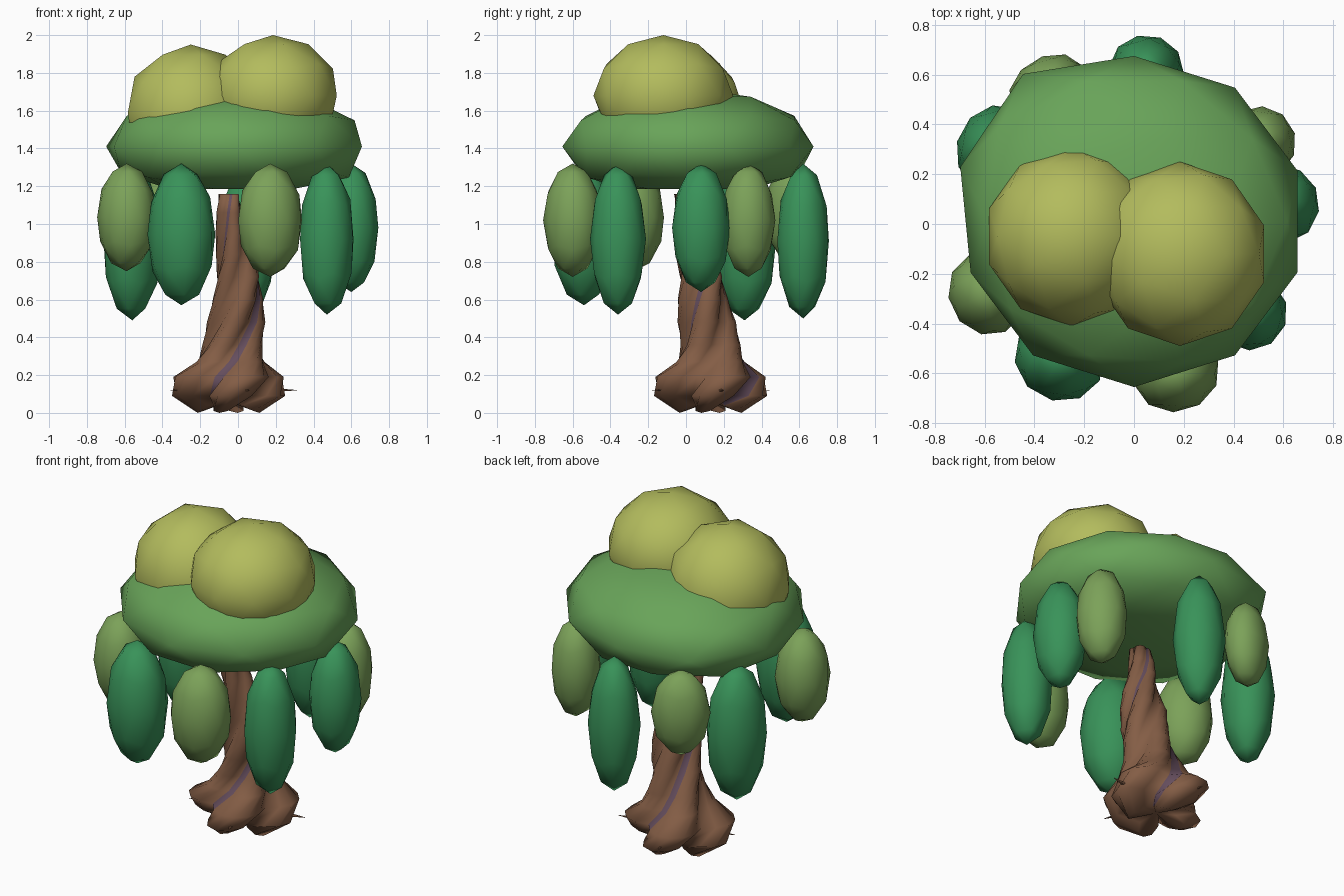
import bpy, bmesh, math
from mathutils import Vector, Matrix

if "Cube" in bpy.data.objects:
    bpy.data.objects.remove(bpy.data.objects["Cube"])


def material(name, rgb):
    m = bpy.data.materials.new(name)
    m.diffuse_color = (*rgb, 1)
    m.use_nodes = True
    m.node_tree.nodes["Principled BSDF"].inputs["Base Color"].default_value = m.diffuse_color
    return m


GREEN = material("canopy_green", (0.14, 0.37, 0.10))
DARK = material("dark_leaf", (0.04, 0.29, 0.10))
LIGHT = material("light_leaf", (0.20, 0.36, 0.10))
LIME = material("lime", (0.45, 0.50, 0.11))
BARK = material("bark", (0.23, 0.11, 0.06))
GROOVE = material("bark_groove", (0.13, 0.075, 0.11))


def finish(name, bm, *mats):
    me = bpy.data.meshes.new(name)
    bmesh.ops.recalc_face_normals(bm, faces=bm.faces)
    bm.to_mesh(me)
    bm.free()
    for m in mats:
        me.materials.append(m)
    for p in me.polygons:
        p.use_smooth = True
    ob = bpy.data.objects.new(name, me)
    bpy.context.collection.objects.link(ob)
    return ob


def blob(name, centre, radii, mat, turn=0.0, floor=None):
    """Stretched low-poly ball turned about z, optionally flattened underneath."""
    bm = bmesh.new()
    bmesh.ops.create_icosphere(bm, subdivisions=2, radius=1)
    rot = Matrix.Rotation(turn, 3, 'Z')
    for v in bm.verts:
        v.co = Vector(centre) + rot @ Vector([r * a for r, a in zip(radii, v.co)])
        if floor is not None:
            # flat underside, slight bulge at the back left
            v.co.z = max(v.co.z, floor)
            if v.co.x < 0 < v.co.y:
                v.co.xy *= 1 - 0.45 * v.co.x * v.co.y
    return finish(name, bm, mat)


# Flat-bottomed canopy and two crown blobs
blob("canopy", (0, 0.01, 1.41), (0.69, 0.665, 0.31), GREEN, floor=1.185)
blob("crown_left", (-0.25, -0.05, 1.59), (0.35, 0.36, 0.36), LIME)
blob("crown_right", (0.185, -0.12, 1.68), (0.355, 0.37, 0.32), LIME)

# Ring of hanging leaf clumps: x, y, radial radius, tangential radius, bottom z, material
leaves = [
    (0.05, 0.62, 0.14, 0.15, 0.50, DARK),
    (-0.35, 0.55, 0.12, 0.165, 0.80, LIGHT),
    (-0.56, 0.31, 0.15, 0.175, 0.49, DARK),
    (-0.59, -0.28, 0.155, 0.17, 0.75, LIGHT),
    (-0.30, -0.54, 0.17, 0.185, 0.57, DARK),
    (0.17, -0.60, 0.155, 0.175, 0.72, LIGHT),
    (0.47, -0.36, 0.145, 0.15, 0.52, DARK),
    (0.60, 0.08, 0.145, 0.155, 0.64, DARK),
    (0.51, 0.33, 0.14, 0.145, 0.72, LIGHT),
]
for i, (x, y, rr, rt, bottom, mat) in enumerate(leaves):
    h = (1.32 - bottom) / 2
    blob(f"hanging_leaf_{i + 1}", (x, y, 1.32 - h), (rr, rt, h), mat, math.atan2(y, x))

# Trunk of four twisted strands; rings: z, centre x, centre y, ridge radius, groove radius
rings = [
    (0.00, -0.05, 0.13, 0.17, 0.05), (0.09, -0.05, 0.13, 0.30, 0.15),
    (0.19, -0.05, 0.13, 0.31, 0.21), (0.27, -0.04, 0.13, 0.21, 0.15),
    (0.36, -0.03, 0.13, 0.17, 0.12), (0.48, -0.01, 0.11, 0.155, 0.11),
    (0.60, 0.00, 0.09, 0.14, 0.10), (0.72, 0.00, 0.08, 0.13, 0.09),
    (0.84, -0.01, 0.05, 0.11, 0.08), (0.96, -0.03, 0.03, 0.09, 0.065),
    (1.06, -0.045, 0.01, 0.075, 0.055), (1.16, -0.05, -0.01, 0.06, 0.045),
]
LOBES, STEP = 4, 6
N = LOBES * STEP
ROOT = math.radians(16)
bm = bmesh.new()
loops = []
for z, cx, cy, ro, ri in rings:
    twist = ROOT + math.radians(215) * (z - 0.15)
    loop = []
    for j in range(N):
        c = abs(math.cos(math.pi * j / STEP))
        a = twist + math.tau * j / N
        r = ri + (ro - ri) * c
        # grooves arch up off the ground between the root tips
        lift = 0.08 * (1 - c) if z == 0 else 0.0
        loop.append(bm.verts.new((cx + r * math.cos(a), cy + r * math.sin(a), z + lift)))
    loops.append(loop)
for low, high in zip(loops, loops[1:]):
    for j in range(N):
        k = (j + 1) % N
        f = bm.faces.new((low[j], low[k], high[k], high[j]))
        f.material_index = int(j in (3, 15))
for loop, z in ((loops[0], 0.06), (loops[-1], 1.16)):
    mid = bm.verts.new(sum((v.co for v in loop), Vector()) / N)
    mid.co.z = z
    for j in range(N):
        bm.faces.new((loop[j], loop[(j + 1) % N], mid))
finish("twisted_trunk", bm, BARK, GROOVE)

# Small thorn at the end of each root: direction, reach
for i, (deg, reach) in enumerate([(-70, 0.33), (11, 0.37), (103, 0.32), (196, 0.32)]):
    bm = bmesh.new()
    bmesh.ops.create_cone(bm, cap_ends=True, segments=5, radius1=0.03, radius2=0.002, depth=0.18)
    d = Vector((math.cos(math.radians(deg)), math.sin(math.radians(deg)), 0))
    q = d.to_track_quat('Z', 'Y')
    for v in bm.verts:
        v.co = Vector((-0.05, 0.13, 0.12)) + d * (reach - 0.09) + q @ v.co
        v.co.z = 0.12 + (v.co.z - 0.12) * 0.5
    finish(f"root_thorn_{i + 1}", bm, BARK)
